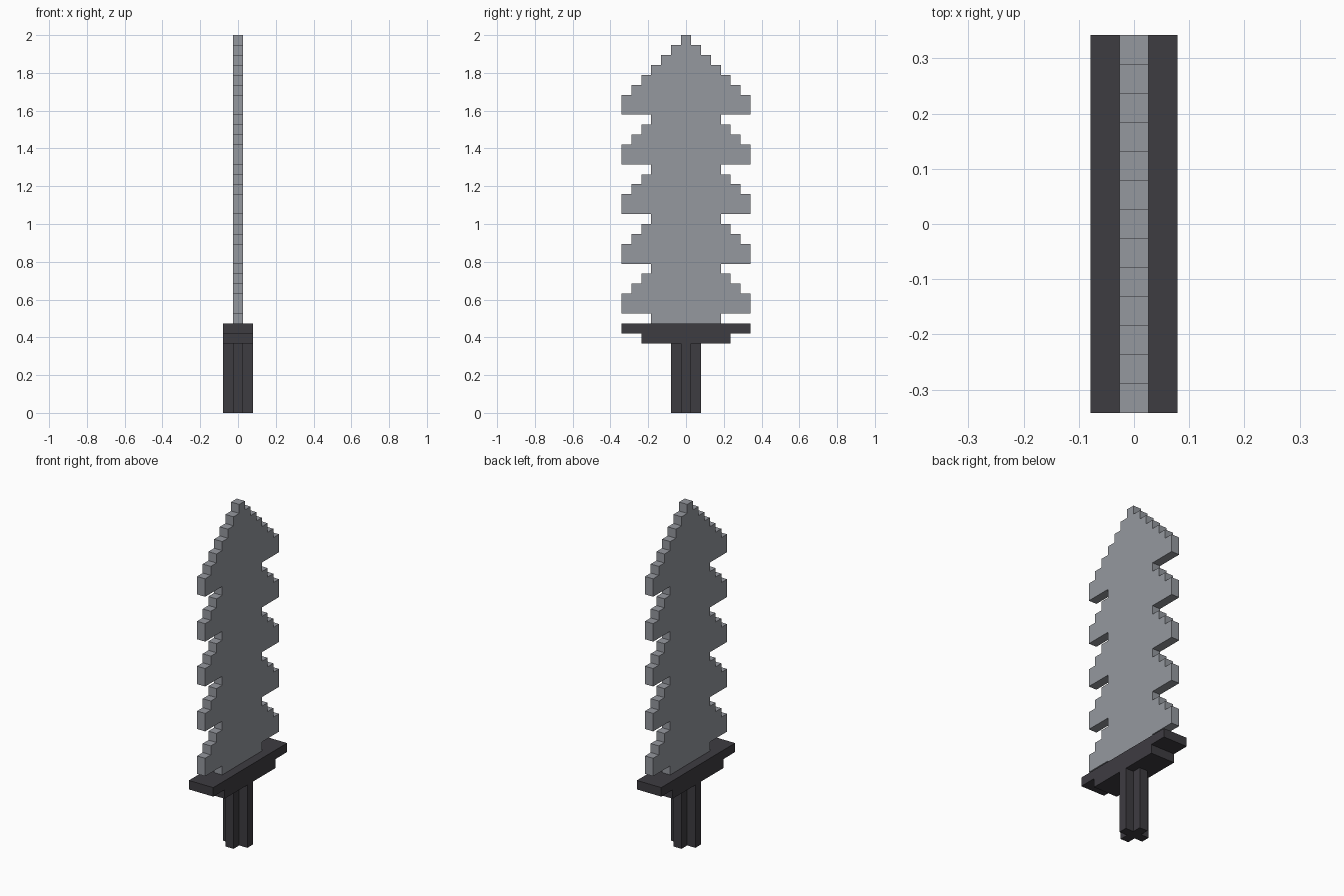
import bpy
import bmesh
from mathutils import Vector

if "Cube" in bpy.data.objects:
    bpy.data.objects.remove(bpy.data.objects["Cube"], do_unlink=True)

U = 2 / 38  # one block; the sword is 38 blocks tall


def make_material(name, color):
    mat = bpy.data.materials.new(name)
    mat.use_nodes = True
    mat.diffuse_color = color
    mat.node_tree.nodes["Principled BSDF"].inputs["Base Color"].default_value = color
    return mat


def extrude_outline(name, points, direction, mat):
    """Fill a closed outline, extrude it into a solid, and scale blocks to units."""
    bm = bmesh.new()
    face = bm.faces.new([bm.verts.new(p) for p in points])
    out = bmesh.ops.extrude_face_region(bm, geom=[face])
    moved = [v for v in out["geom"] if isinstance(v, bmesh.types.BMVert)]
    bmesh.ops.translate(bm, verts=moved, vec=Vector(direction))
    bmesh.ops.recalc_face_normals(bm, faces=bm.faces)
    bmesh.ops.scale(bm, verts=bm.verts, vec=(U, U, U))
    mesh = bpy.data.meshes.new(name)
    bm.to_mesh(mesh)
    bm.free()
    mesh.materials.append(mat)
    obj = bpy.data.objects.new(name, mesh)
    bpy.context.collection.objects.link(obj)
    return obj


def stepped_outline(widths):
    """Symmetric (across, along) outline of stacked rows of the given widths."""
    side = []
    for row, width in enumerate(widths):
        if row and widths[row - 1] == width:
            side.pop()
        else:
            side.append((width / 2, row))
        side.append((width / 2, row + 1))
    return side + [(-a, b) for a, b in reversed(side)]


def stepped_plate(name, widths, base, thickness, mat):
    """Stepped plate standing in the YZ plane."""
    points = [(-thickness / 2, a, b + base) for a, b in stepped_outline(widths)]
    return extrude_outline(name, points, (thickness, 0, 0), mat)


steel = make_material("steel grey", (0.30, 0.315, 0.345, 1))
dark = make_material("dark charcoal", (0.048, 0.045, 0.053, 1))

# Grip: plus-shaped post
grip = [(a, b, 0) for a, b in stepped_outline([1, 3, 1])]
extrude_outline("grip", [(a, b - 1.5, z) for a, b, z in grip], (0, 0, 7), dark)

# Guard: two stepped layers
stepped_plate("guard", [9, 13], 7, 3, dark)

# Blade: five barbs, then a stepped tip
barb = [7, 13, 13, 11, 9]
stepped_plate("blade", barb * 5 + [7, 5, 3, 1], 9, 1, steel)
